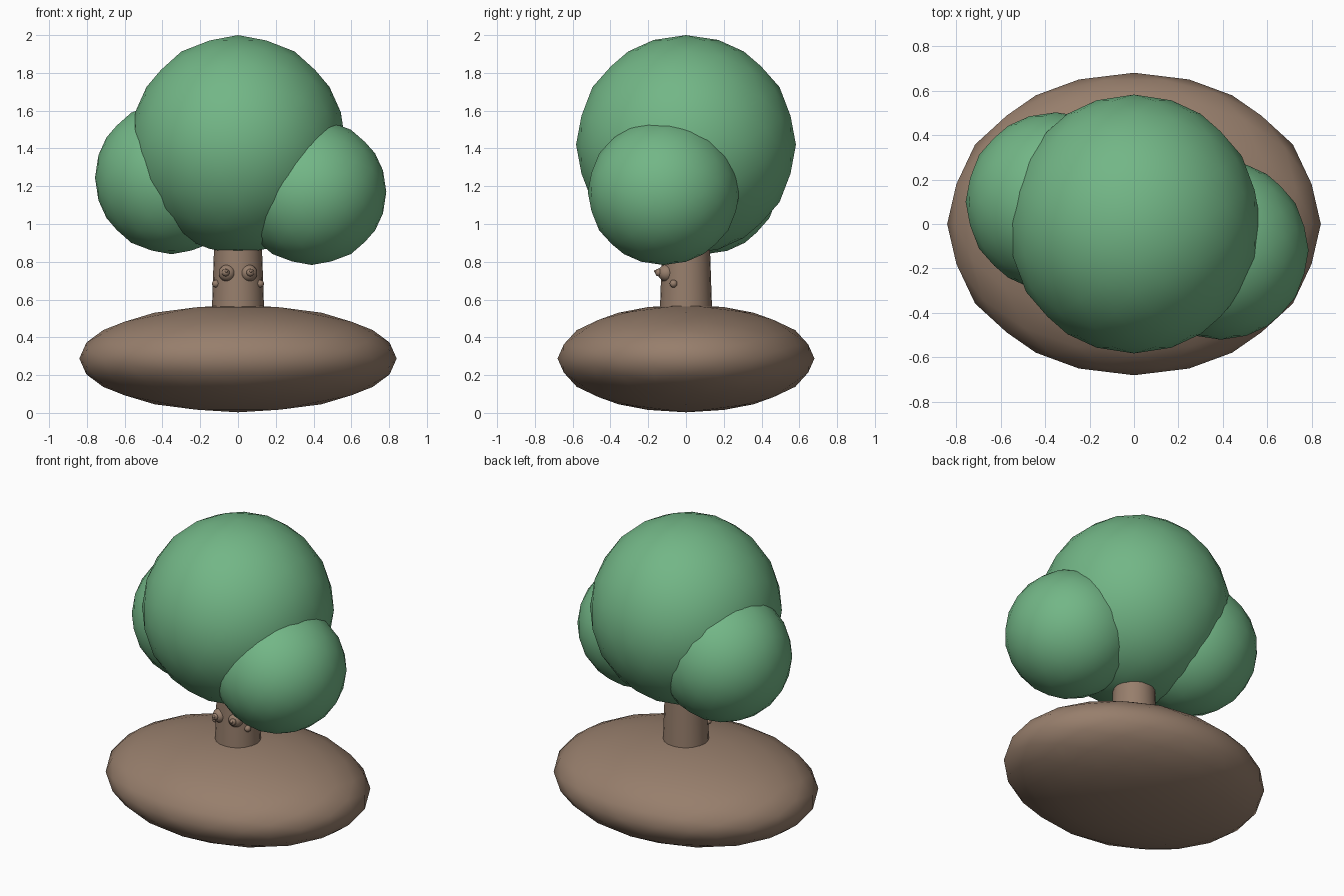
import bpy, bmesh, math
from mathutils import Matrix, Vector

if "Cube" in bpy.data.objects:
    bpy.data.objects.remove(bpy.data.objects["Cube"])


def material(name, rgb):
    m = bpy.data.materials.new(name)
    m.diffuse_color = (*rgb, 1)
    m.use_nodes = True
    m.node_tree.nodes["Principled BSDF"].inputs["Base Color"].default_value = m.diffuse_color
    return m


GREEN = material("leaf green", (0.17, 0.47, 0.24))
BROWN = material("bark brown", (0.31, 0.21, 0.15))

# Turns the ico sphere so that an edge midpoint lies on each axis
ALIGN = (Matrix.Rotation(math.radians(90), 4, 'Z')
         @ Matrix.Rotation(-math.atan(2) / 2, 4, 'Y'))


def finish(name, bm, mat):
    for f in bm.faces:
        f.smooth = True
    me = bpy.data.meshes.new(name)
    bm.to_mesh(me)
    bm.free()
    me.materials.append(mat)
    ob = bpy.data.objects.new(name, me)
    bpy.context.collection.objects.link(ob)
    return ob


def blob(name, centre, radii, mat, detail=3):
    bm = bmesh.new()
    bmesh.ops.create_icosphere(bm, subdivisions=detail, radius=1, matrix=ALIGN)
    for v in bm.verts:
        n = v.co.normalized()
        v.co = Vector(c + r * k for c, r, k in zip(centre, radii, n))
    return finish(name, bm, mat)


# Ground mound
blob("ground_mound", (0, 0, 0.288), (0.84, 0.68, 0.285), BROWN)

# Tapered trunk, running into the mound and the foliage
bm = bmesh.new()
bmesh.ops.create_cone(bm, cap_ends=True, segments=20, radius1=0.143,
                      radius2=0.122, depth=0.62,
                      matrix=Matrix.Translation((0, 0, 0.71)))
trunk = finish("trunk", bm, BROWN)
for p in trunk.data.polygons:
    p.use_smooth = abs(p.normal.z) < 0.5

# Foliage
blob("main_foliage", (0, 0, 1.42), (0.57, 0.582, 0.58), GREEN)
blob("right_foliage", (0.39, -0.118, 1.17), (0.395, 0.402, 0.387), GREEN)
blob("left_foliage", (-0.352, 0.1, 1.245), (0.405, 0.402, 0.405), GREEN)

# Face: eyes, pupils, glints and cheeks on the front of the trunk
for side, s in (("left", -1), ("right", 1)):
    blob(side + "_eye", (s * 0.057, -0.103, 0.74), (0.045,) * 3, BROWN)
    blob(side + "_pupil", (s * 0.065, -0.144, 0.743), (0.021,) * 3, BROWN, 2)
    blob(side + "_glint", (s * 0.065 + 0.003, -0.162, 0.75), (0.008,) * 3, BROWN, 2)
    blob(side + "_cheek", (s * 0.117, -0.066, 0.684), (0.021,) * 3, BROWN, 2)
